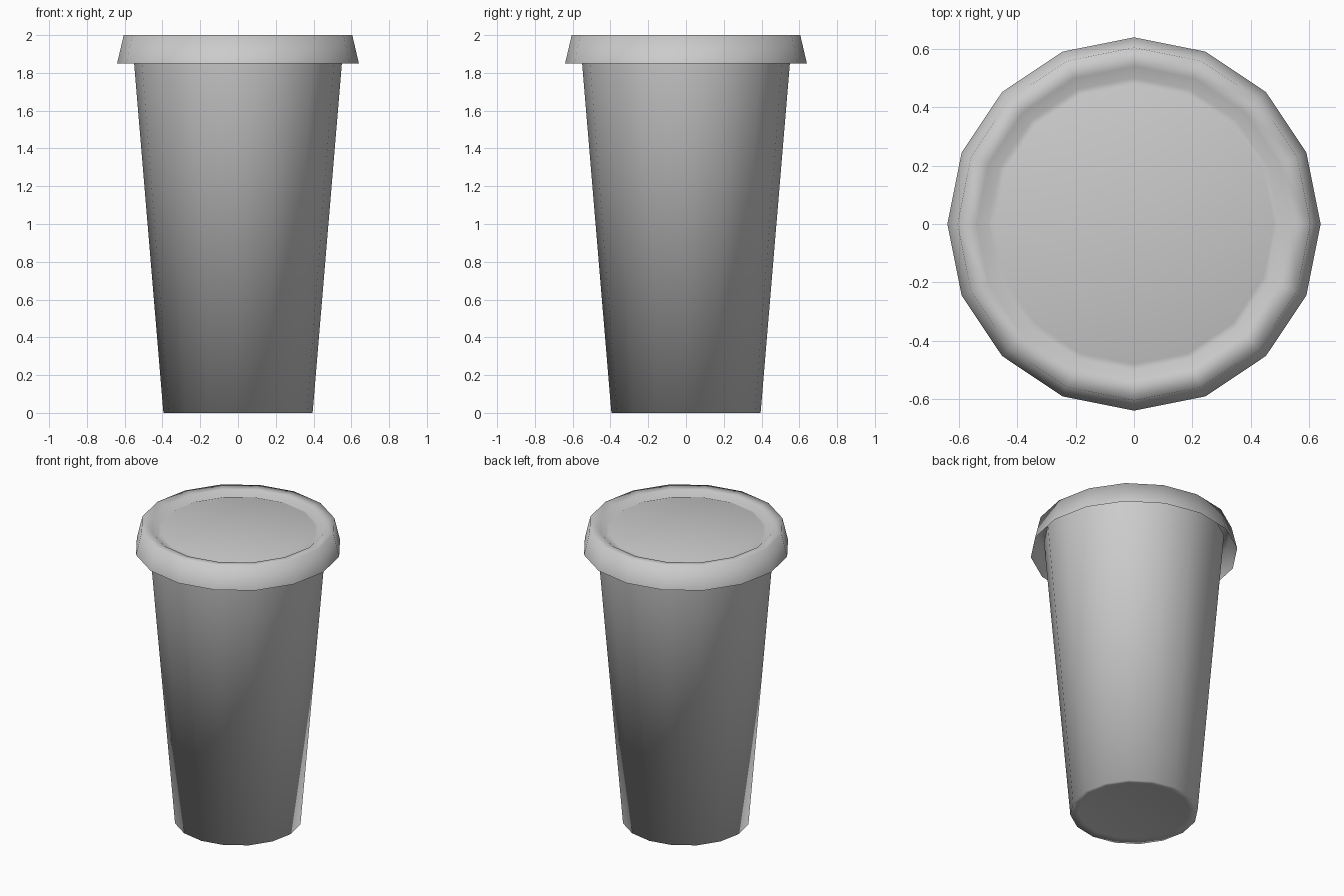
import bpy, bmesh
from math import cos, sin, tau

if "Cube" in bpy.data.objects:
    bpy.data.objects.remove(bpy.data.objects["Cube"])

SIDES = 16


def lathe(name, profile, cap_first=False, cap_last=False):
    """Spin a (radius, height) profile round z, optionally closing its ends."""
    bm = bmesh.new()
    rings = [[bm.verts.new((r * cos(tau * i / SIDES), r * sin(tau * i / SIDES), z))
              for i in range(SIDES)] for r, z in profile]
    for a, b in zip(rings, rings[1:]):
        for i in range(SIDES):
            j = (i + 1) % SIDES
            bm.faces.new((a[i], a[j], b[j], b[i]))
    if cap_first:
        bm.faces.new(rings[0][::-1])
    if cap_last:
        bm.faces.new(rings[-1])
    for f in bm.faces:
        f.smooth = True
    mesh = bpy.data.meshes.new(name)
    bm.to_mesh(mesh)
    bm.free()
    obj = bpy.data.objects.new(name, mesh)
    bpy.context.collection.objects.link(obj)
    return obj


# Tapered cup with a slightly recessed base, running up under the lid
lathe("cup_body", [(0.345, 0.01), (0.395, 0.0), (0.55, 1.85), (0.558, 1.95)],
      cap_first=True)

# Lid: flared open skirt, rounded rim, shallow sunken top disc
lathe("lid", [(0.64, 1.85), (0.605, 2.0), (0.54, 1.995), (0.50, 1.965), (0.48, 1.972)],
      cap_last=True)
